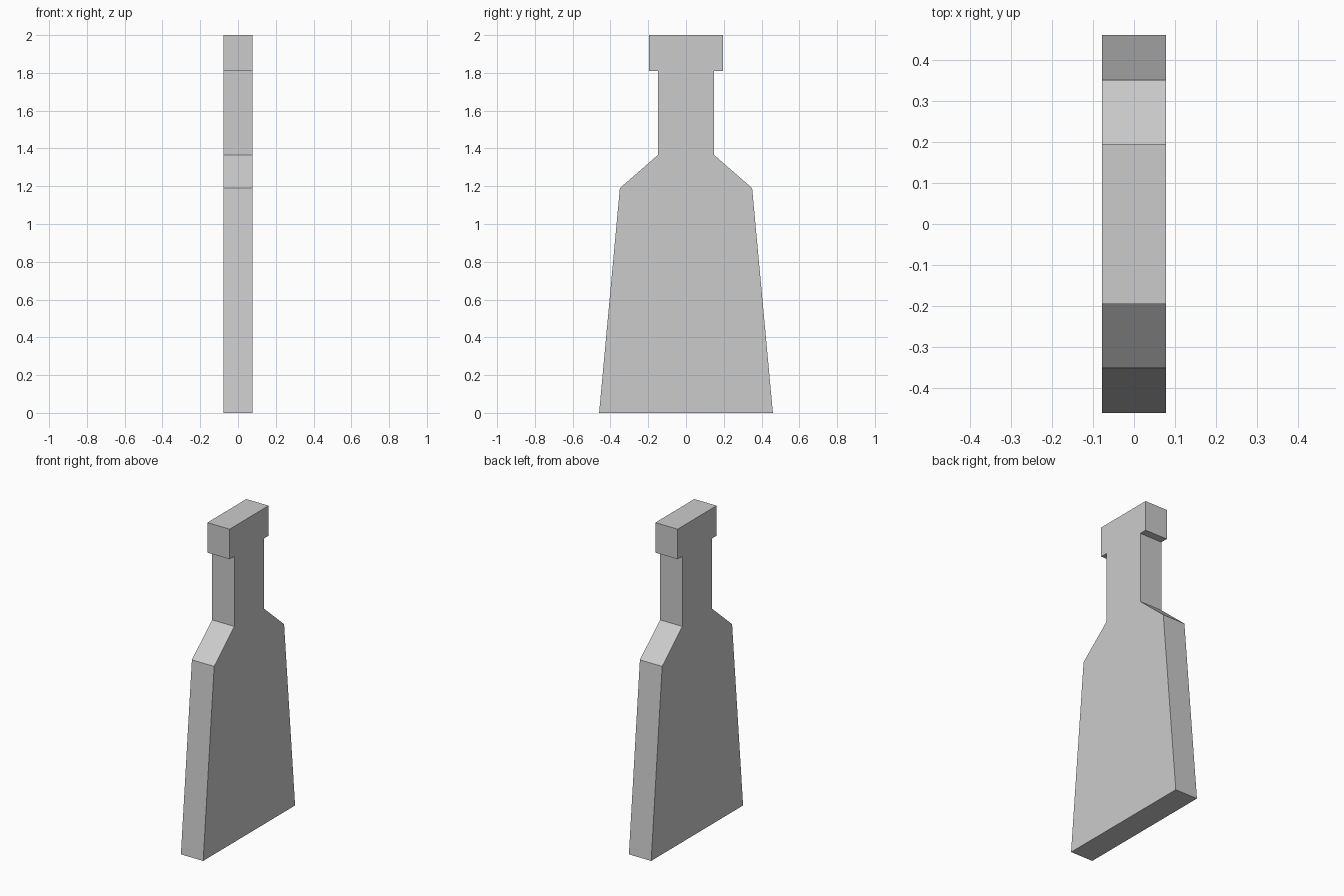
import bpy
import bmesh

if "Cube" in bpy.data.objects:
    bpy.data.objects.remove(bpy.data.objects["Cube"])

HALF_THICKNESS = 0.078

# Right half of the bottle silhouette as (y, z): base, shoulder, neck, cap
half = [(0.46, 0.0), (0.35, 1.19), (0.148, 1.366),
        (0.148, 1.81), (0.195, 1.81), (0.195, 2.0)]
outline = half + [(-y, z) for y, z in reversed(half)]

# Flat bottle: one mirrored outline extruded along x
bm = bmesh.new()
face = bm.faces.new([bm.verts.new((-HALF_THICKNESS, y, z)) for y, z in outline])
extruded = bmesh.ops.extrude_face_region(bm, geom=[face], use_keep_orig=True)
verts = [g for g in extruded["geom"] if isinstance(g, bmesh.types.BMVert)]
bmesh.ops.translate(bm, verts=verts, vec=(2 * HALF_THICKNESS, 0, 0))
bmesh.ops.recalc_face_normals(bm, faces=bm.faces[:])

mesh = bpy.data.meshes.new("flat_bottle")
bm.to_mesh(mesh)
bm.free()
bottle = bpy.data.objects.new("flat_bottle", mesh)
bpy.context.collection.objects.link(bottle)
